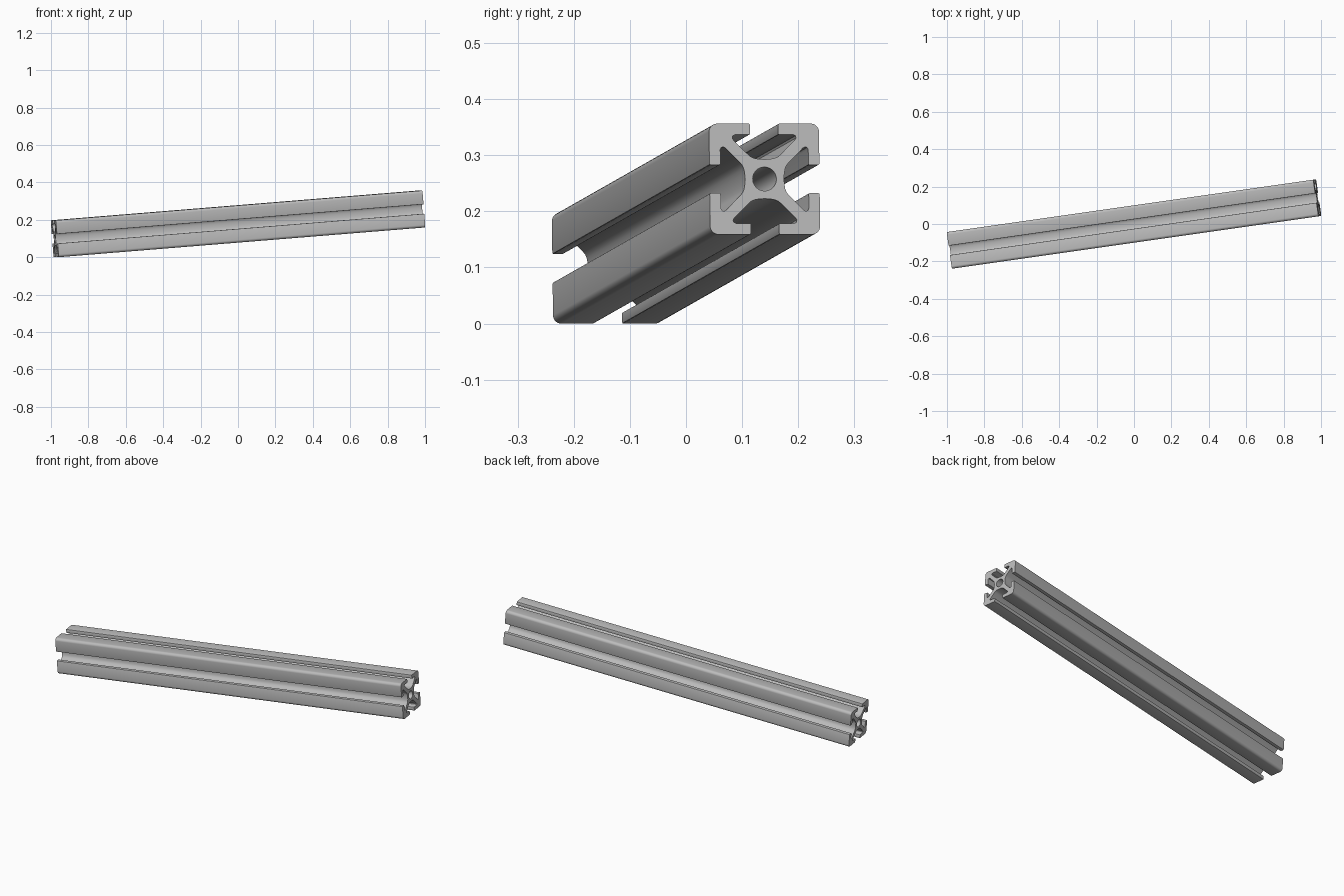
import bpy, bmesh
from math import sin, cos, radians, pi, atan2, hypot
from mathutils import Matrix, Vector

if "Cube" in bpy.data.objects:
    bpy.data.objects.remove(bpy.data.objects["Cube"])

UNIT = 0.0099            # one twentieth of the profile width
AXIS = Vector((0.98, 0.14, 0.0795))   # half length direction of the bar
HALF = AXIS.length
SEG = 6                  # segments in half a corner

# One eighth of the section: slot floor, arm, pocket, lip, half outer corner
octant = [(0, 3.55), (1, 3.6), (1.8, 3.75), (2.4, 3.98), (2.9, 4.37),
          (5.55, 7.0), (5.8, 7.4), (5.7, 7.8), (5.3, 8), (2.75, 8),
          (2.6, 8.06), (2.55, 8.2), (2.55, 9.75), (2.62, 9.93), (2.8, 10)]
for i in range(SEG + 1):
    a = pi / 2 - i * pi / 4 / SEG
    octant.append((8.5 + 1.5 * cos(a), 8.5 + 1.5 * sin(a)))

# Mirror across the diagonal, then turn four times
quarter = octant + [(z, x) for x, z in reversed(octant[:-1])][:-1]
outline = []
for k in range(4):
    turn = Matrix.Rotation(-k * pi / 2, 2)
    outline += [turn @ Vector(p) for p in quarter]
bore = [Vector((2.15 * cos(t * pi / 20), 2.15 * sin(t * pi / 20))) for t in range(40)]

# Fill the section and extrude it along x
bm = bmesh.new()
edges = []
for loop in (outline, bore):
    vs = [bm.verts.new((-HALF, p.x * UNIT, p.y * UNIT)) for p in loop]
    edges += [bm.edges.new((vs[i - 1], vs[i])) for i in range(len(vs))]
bmesh.ops.triangle_fill(bm, edges=edges, use_beauty=True, use_dissolve=False)
ext = bmesh.ops.extrude_face_region(bm, geom=bm.faces[:], use_keep_orig=True)
moved = [g for g in ext["geom"] if isinstance(g, bmesh.types.BMVert)]
bmesh.ops.translate(bm, verts=moved, vec=(2 * HALF, 0, 0))
bmesh.ops.recalc_face_normals(bm, faces=bm.faces[:])

# Tilt the bar and stand it on the ground
yaw = Matrix.Rotation(atan2(AXIS.y, AXIS.x), 4, 'Z')
pitch = Matrix.Rotation(-atan2(AXIS.z, hypot(AXIS.x, AXIS.y)), 4, 'Y')
bmesh.ops.transform(bm, matrix=yaw @ pitch, verts=bm.verts[:])
low = min(v.co.z for v in bm.verts)
bmesh.ops.translate(bm, verts=bm.verts[:], vec=(0, 0, -low))

mesh = bpy.data.meshes.new("slotted_bar")
bm.to_mesh(mesh)
bm.free()
bar = bpy.data.objects.new("slotted_bar", mesh)
bpy.context.collection.objects.link(bar)

# Plain aluminium grey
grey = bpy.data.materials.new("aluminium_grey")
grey.use_nodes = True
colour = (0.5, 0.5, 0.5, 1)
grey.diffuse_color = colour
grey.node_tree.nodes["Principled BSDF"].inputs["Base Color"].default_value = colour
mesh.materials.append(grey)

bpy.context.view_layer.objects.active = bar
bar.select_set(True)
bpy.ops.object.shade_smooth_by_angle(angle=radians(32))
